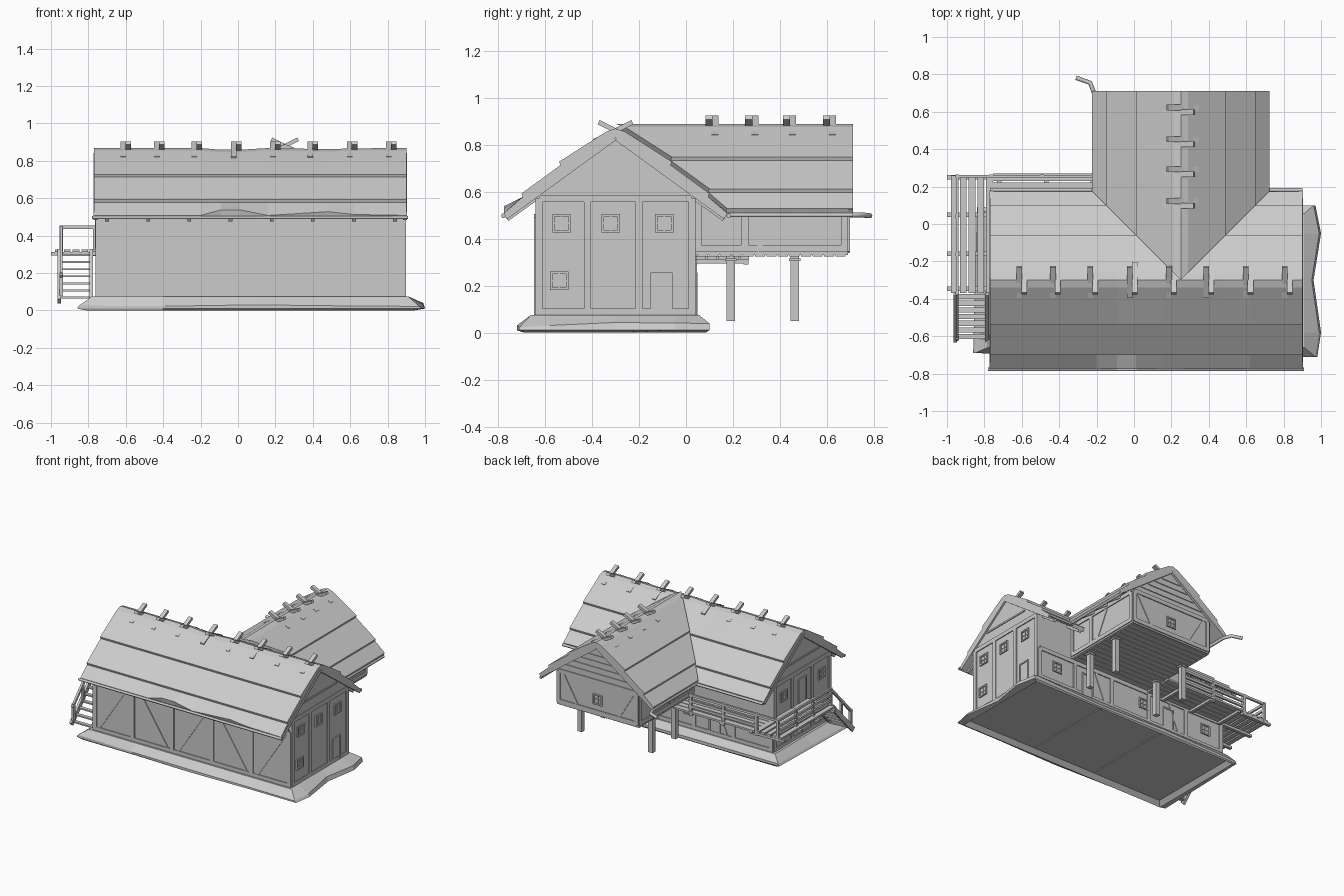
import bpy, bmesh, random
from mathutils import Vector as V

if "Cube" in bpy.data.objects:
    bpy.data.objects.remove(bpy.data.objects["Cube"])

random.seed(4)


def finish(name, bm):
    bmesh.ops.recalc_face_normals(bm, faces=bm.faces)
    me = bpy.data.meshes.new(name)
    bm.to_mesh(me)
    bm.free()
    ob = bpy.data.objects.new(name, me)
    bpy.context.collection.objects.link(ob)
    return ob


def beams(name, items):
    """Boxes running p->q; w across, h along the up direction."""
    bm = bmesh.new()
    for p, q, w, h, *up in items:
        p, q = V(p), V(q)
        d = (q - p).normalized()
        u = V(up[0]) if up else V((0, 0, 1))
        if abs(d.dot(u)) > 0.99:
            u = V((0, 1, 0))
        s = d.cross(u).normalized()
        n = s.cross(d)
        rings = [[bm.verts.new(c + s * a * w / 2 + n * b * h / 2)
                  for a, b in ((-1, -1), (1, -1), (1, 1), (-1, 1))] for c in (p, q)]
        for r in rings:
            bm.faces.new(r)
        for i in range(4):
            j = (i + 1) % 4
            bm.faces.new((rings[0][i], rings[0][j], rings[1][j], rings[1][i]))
    return finish(name, bm)


def loft(name, rings):
    """Closed solid through a series of equal point rings."""
    bm = bmesh.new()
    vs = [[bm.verts.new(p) for p in r] for r in rings]
    n = len(vs[0])
    for a, b in zip(vs, vs[1:]):
        for i in range(n):
            j = (i + 1) % n
            bm.faces.new((a[i], a[j], b[j], b[i]))
    bm.faces.new(vs[0])
    bm.faces.new(vs[-1])
    return finish(name, bm)


def pipe(name, pts, r=0.01):
    cu = bpy.data.curves.new(name, 'CURVE')
    cu.dimensions = '3D'
    cu.bevel_depth, cu.bevel_resolution, cu.use_fill_caps = r, 1, True
    sp = cu.splines.new('POLY')
    sp.points.add(len(pts) - 1)
    for pt, c in zip(sp.points, pts):
        pt.co = (*c, 1)
    ob = bpy.data.objects.new(name, cu)
    bpy.context.collection.objects.link(ob)


# Main hall runs along x, wing runs along y; both share one cross-section
RY, WX, DZ = -0.30, 0.25, 0.02
main = lambda t, d, z: (t, RY + d, z)
wing = lambda t, d, z: (WX + d, t, z + DZ)

# Stone plinth: irregular skirt sloping up to the walls
edge = [(-.86, -.69), (-.4, -.70), (.1, -.72), (.6, -.71), (.98, -.71), (1, -.58), (.96, -.3),
        (1, -.05), (.97, .10), (.4, .09), (-.2, .10), (-.84, .09), (-.85, -.3)]
clamp = lambda x, y, z, e: (min(max(x, -.78 - e), .91 + e), min(max(y, -.66 - e), .055 + e), z)
rim = [random.uniform(.02, .045) for _ in edge]
loft("stone_plinth", [[clamp(x, y, .03, .0) for x, y in edge],
                      [clamp(x, y, 0, .03) for x, y in edge],
                      [(x, y, .01) for x, y in edge],
                      [(x - .01 * (x > 0) + .01 * (x < 0), y, h) for (x, y), h in zip(edge, rim)],
                      [clamp(x, y, .075, 0) for x, y in edge]])
beams("floor_joists", [((x, -.64, .03), (x, .04, .03), .02, .01) for x in (-.2, .33)])

# Walls with gables
gable = lambda z0: [(-.34, z0), (.34, z0), (.34, .585), (0, .835), (-.34, .585)]
loft("hall_walls", [[main(t, d, z) for d, z in gable(.06)] for t in (-.755, .89)])
loft("wing_walls", [[wing(t, d, z) for d, z in gable(.31)] for t in (0, .69)])

# Roofs: three stepped thatch layers, wavy lower edge
half = [(.04, .855), (.24, .727), (.235, .712), (.40, .592), (.395, .577), (.475, .508), (.465, .488)]
ring = [(-d, z) for d, z in reversed(half)] + [(0, .868)] + half + [(0, .828)]


def roof_ring(fn, ts, lift):
    out = []
    for d, z in ring:
        k = lift if .47 < abs(d) < .48 else 0
        out.append(fn(ts(abs(d)), d, z + k - (lift * .3 if z > .85 else 0)))
    return out


stations = [(-.77, 0), (-.20, 0), (-.09, .03), (.01, .03), (.16, .0), (.48, .02), (.62, .005), (.90, 0)]
loft("hall_roof", [roof_ring(main, lambda d, t=t: t, l) for t, l in stations])
loft("wing_roof", [roof_ring(wing, lambda d: RY + d, 0),
                   roof_ring(wing, lambda d: .71, 0)])


# Crossed clamps riding on the ridges
def clamps(name, fn, ts):
    items = []
    for t in ts:
        for s in (-1, 1):
            o = t + s * .013
            items.append((fn(o, s * .092, .814), fn(o, -s * .072, .895), .03, .02))
    beams(name, items)


clamps("hall_ridge_clamps", main, (-.6, -.42, -.22, -.01, .2, .4, .61, .82))
clamps("wing_ridge_clamps", wing, (.11, .28, .44, .61))


# Rafters under the eaves and boards along the gable edges
def under_roof(name, fn, ts, ends):
    items = [(fn(t, s * .33, .578), fn(t, s * .462, .483), .02, .02) for t in ts for s in (-1, 1)]
    items += [(fn(t, s * .005, .83), fn(t, s * .468, .494), .02, .026) for t in ends for s in (-1, 1)]
    beams(name, items)


under_roof("hall_rafters", main, [-.7 + i * .22 for i in range(8)], (-.762, .893))
under_roof("wing_rafters", wing, [.28, .42, .56], (.7,))

# Gutters and corner spout
pipe("front_gutter", [(-.78, -.777, .497), (.91, -.777, .497)])
pipe("back_gutter_left", [(-.77, .182, .497), (-.2, .182, .497)])
pipe("back_gutter_right", [(.70, .182, .497), (.90, .182, .497)])
pipe("wing_gutter_right", [(.715, .18, .50), (.715, .71, .50)])
pipe("wing_gutter_spout", [(-.213, .18, .50), (-.213, .70, .50), (-.235, .755, .50), (-.31, .782, .497)], .012)


# Half-timbered faces: posts, rails, braces, windows and doors
def facade(name, fn, nrm, u0, u1, z0, z1, posts=(), braces=(), windows=(), doors=(), gab=()):
    it = []
    add = lambda a, b, c, d, w=.03, h=.014: it.append((fn(a, b), fn(c, d), w, h, nrm))
    for u in (u0, *posts, u1):
        add(u, z0, u, z1)
    for z in (z0 + .012, z1):
        add(u0, z, u1, z)
    for a, b in braces:
        add(a, z0, b, z1, .022, .01)
    for u, z in windows:
        s = .034
        for k in (-s, s):
            add(u - s - .005, z + k, u + s + .005, z + k, .01, .018)
            add(u + k, z - s, u + k, z + s, .01, .018)
        add(u, z - s, u, z + s, .006, .01)
        add(u - s, z, u + s, z, .006, .01)
    for u, z in doors:
        add(u, z, u, z + .17, .076, .008)
        for k in (-.042, .042):
            add(u + k, z, u + k, z + .175, .01, .018)
        add(u - .047, z + .175, u + .047, z + .175, .01, .018)
    for c, z, w in gab:
        add(c - w, z, c + w, z, .012, .012)
    beams(name, it)


hall_gab = [(RY, .66, .20)]
wing_gab = [(WX, z + DZ, w) for z, w in ((.62, .27), (.665, .20), (.71, .14), (.755, .08))]
xs = [-.755 + i * .329 for i in range(6)]
facade("front_timbers", lambda u, v: (u, -.64, v), (0, -1, 0), -.74, .875, .075, .49, xs[1:5],
       [(xs[i] + .03 + .27 * (i % 2), xs[i] + .30 - .27 * (i % 2)) for i in range(5)])
facade("back_timbers", lambda u, v: (u, .04, v), (0, 1, 0), -.74, .875, .075, .31, xs[1:5],
       [(xs[i] + .05, xs[i] + .15) for i in (1, 3)], [(-.6, .21), (-.05, .21), (.72, .21)],
       [(-.27, .075), (.45, .075)])
facade("right_gable_timbers", lambda u, v: (.89, u, v), (1, 0, 0), -.625, .025, .075, .57,
       (-.42, -.2), [], [(-.53, .465), (-.32, .465), (-.093, .465), (-.54, .22)],
       [(-.105, .075)], hall_gab)
facade("left_gable_timbers", lambda u, v: (-.755, u, v), (-1, 0, 0), -.625, .025, .075, .57,
       (-.42, -.18), [], [(-.53, .455), (-.08, .455)], [(-.3, .33)], hall_gab)
facade("wing_gable_timbers", lambda u, v: (u, .69, v), (0, 1, 0), -.075, .575, .345, .585,
       (), [(.09, -.05), (.41, .55)], [(WX, .45)], (), wing_gab)
for nm, x, n in (("wing_left_timbers", -.09, -1), ("wing_right_timbers", .59, 1)):
    facade(nm, lambda u, v: (x, u, v), (n, 0, 0), .05, .675, .345, .575, (.25,), [(.3, .42)])

# Stilts and planked floor under the wing
px, py = (-.04, .55), (.19, .463)
beams("wing_stilts", [((x, y, .05), (x, y, .33), .036, .036) for x in px for y in py]
      + [((x, y, .304), (x, y, .316), .05, .05) for x in px for y in py])
beams("wing_floor_planks", [((-.085, .07 + i * .049, .33), (.585, .07 + i * .049, .33), .043, .014)
                            for i in range(13)])

# Balcony deck wrapping the back and left side
beams("balcony_back_planks", [((-.755, .065 + i * .046, .318), (-.08, .065 + i * .046, .318), .04, .014)
                              for i in range(5)])
beams("balcony_left_planks", [((-.96 + i * .047, -.37, .319), (-.96 + i * .047, .26, .319), .036, .014)
                              for i in range(5)])
beams("balcony_joists", [((-1, y, .303), (-.75, y, .303), .024, .018) for y in (.25, .05, -.16, -.345)]
      + [((x, .03, .303), (x, .262, .303), .024, .018) for x in (-.72, -.47, -.22)])

# Railing
xp, yp = (-.945, -.765, -.49, -.22), (.04, -.16, -.37)
beams("balcony_railing",
      [((x, .255, .29), (x, .255, .455), .02, .02) for x in xp]
      + [((-.945, y, .29), (-.945, y, .455), .02, .02) for y in yp]
      + [((-.95, .255, .445), (-.2, .255, .445), .014, .018)]
      + [((-.765, .255, z), (-.2, .255, z), .014, .018) for z in (.36, .40)]
      + [((-.945, .255, z), (-.945, -.37, z), .014, .018) for z in (.36, .40, .445)])

# Steep stair down towards the front
stair = lambda x, f, dz=0: (x, -.37 - .25 * f, .315 - .265 * f + dz)
beams("stair", [(stair(x, 0), stair(x, 1), .018, .035) for x in (-.955, -.785)]
      + [(stair(-.955, f), stair(-.785, f), .028, .01) for f in [(i + .5) / 7 for i in range(7)]])
beams("stair_handrail", [(stair(-.945, 0, .13), stair(-.945, 1, .13), .016, .018),
                         (stair(-.945, .95), stair(-.945, .95, .14), .018, .018),
                         (stair(-.945, .5), stair(-.945, .5, .13), .016, .016)])
